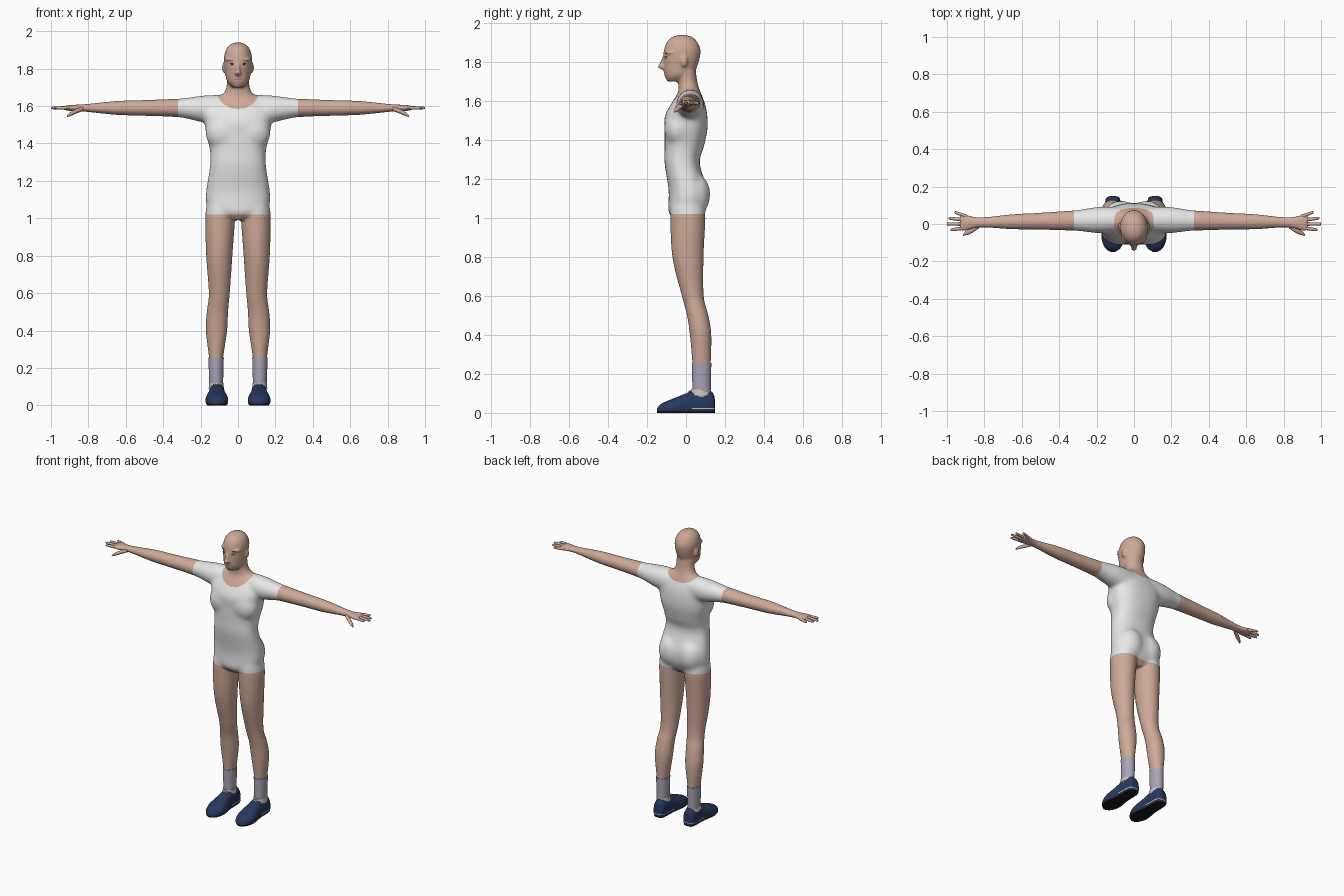
import bpy, bmesh, math
from mathutils import Matrix

cube = bpy.data.objects.get("Cube")
if cube:
    bpy.data.objects.remove(cube, do_unlink=True)


def material(name, red, green, blue):
    mat = bpy.data.materials.new(name)
    mat.use_nodes = True
    mat.diffuse_color = (red, green, blue, 1)
    shader = mat.node_tree.nodes["Principled BSDF"]
    shader.inputs["Base Color"].default_value = mat.diffuse_color
    shader.inputs["Roughness"].default_value = 0.7
    return mat


SKIN = material("skin", .62, .4, .31)
SHIRT = material("white cloth", .8, .8, .8)
SOCK = material("lavender grey sock", .4, .37, .48)
SHOE = material("navy shoe", .02, .04, .115)
SOLE = material("black sole", .01, .01, .01)
TRIM = material("cream trim", .6, .57, .48)
DARK = material("dark brown", .06, .03, .03)
LIP = material("lip", .46, .26, .2)

PLACE = {
    "x": lambda along, a, b: (along, a, b),
    "y": lambda along, a, b: (a, along, b),
    "z": lambda along, a, b: (a, b, along),
}


def blend(a, b, c, d, u):
    """Catmull-Rom value between b and c."""
    return b + u / 2 * (c - a + u * (2 * a - 5 * b + 4 * c - d + u * (3 * (b - c) + d - a)))


def spline(rows, steps):
    """Smoothly interpolate a list of cross-sections."""
    points = [rows[0], *rows, rows[-1]]
    smooth = []
    for first in range(len(rows) - 1):
        for step in range(steps):
            group = points[first:first + 4]
            smooth.append([blend(*values, step / steps) for values in zip(*group)])
    return smooth + [rows[-1]]


def tube(bm, axis, rows, side=1, power=1, floor=-1, sides=32, steps=5):
    """Loft rounded rings; each row is (along, centre a, centre b, radius a, radius b)."""
    rings = []
    for along, a, b, radius_a, radius_b in spline(rows, steps):
        ring = []
        for k in range(sides):
            c, s = math.cos(math.tau * k / sides), math.sin(math.tau * k / sides)
            point_a = a + radius_a * math.copysign(abs(c) ** power, c)
            point_b = max(floor, b + radius_b * math.copysign(abs(s) ** power, s))
            x, y, z = PLACE[axis](along, point_a, point_b)
            ring.append(bm.verts.new((side * x, y, z)))
        rings.append(ring)
    for lower, upper in zip(rings, rings[1:]):
        for k in range(sides):
            j = (k + 1) % sides
            bm.faces.new((lower[k], lower[j], upper[j], upper[k]))
    bm.faces.new(rings[0])
    bm.faces.new(rings[-1])


def ball(bm, centre, size):
    matrix = Matrix.Translation(centre) @ Matrix.Diagonal((*size, 1))
    bmesh.ops.create_uvsphere(bm, u_segments=24, v_segments=16, radius=1, matrix=matrix)


def cut(bm, centre, normal):
    geometry = bm.verts[:] + bm.edges[:] + bm.faces[:]
    bmesh.ops.bisect_plane(bm, geom=geometry, plane_co=centre, plane_no=normal)


def soften(verts, times):
    for _ in range(times):
        bmesh.ops.smooth_vert(verts_mesh, verts=verts, factor=.5,
                              use_axis_x=True, use_axis_y=True, use_axis_z=True)


def finish(bm, name, materials, sharp=60):
    bmesh.ops.recalc_face_normals(bm, faces=bm.faces[:])
    mesh = bpy.data.meshes.new(name)
    for mat in materials:
        mesh.materials.append(mat)
    bm.to_mesh(mesh)
    bm.free()
    mesh.shade_smooth()
    mesh.set_sharp_from_angle(angle=math.radians(sharp))
    obj = bpy.data.objects.new(name, mesh)
    bpy.context.scene.collection.objects.link(obj)
    return obj


# Body volumes: torso, neck, head, nose; rows are (height, depth centre, half width, half depth)
torso = [(.99, 0, .05, .06), (1.03, 0, .13, .09), (1.08, .01, .17, .1), (1.15, .01, .17, .1),
         (1.28, -.02, .15, .09), (1.36, -.01, .15, .1), (1.45, 0, .17, .11),
         (1.52, 0, .18, .11), (1.58, .01, .18, .09), (1.66, .02, .09, .05)]
neck = [(1.56, .02, .13, .07), (1.63, .02, .11, .06), (1.69, .01, .065, .05), (1.76, 0, .06, .05)]
head = [(1.7, -.05, .03, .045), (1.73, -.04, .057, .07), (1.77, -.03, .067, .085),
        (1.85, -.02, .075, .095), (1.9, -.02, .065, .08), (1.93, -.02, .04, .05), (1.94, -.02, .01, .01)]
nose = [(1.76, -.11, .01, .01), (1.775, -.12, .018, .025), (1.79, -.12, .012, .018), (1.83, -.11, .01, .01)]
bm = bmesh.new()
for rows, power in ((torso, .85), (neck, 1), (head, 1), (nose, 1)):
    tube(bm, "z", [(z, 0, y, width, depth) for z, y, width, depth in rows], power=power)

# Limbs, ears, chest, seat and brow ridge on both sides
arm = [(0, .06, .07), (.1, .07, .08), (.2, .07, .07), (.32, .055, .05), (.5, .045, .042),
       (.65, .04, .037), (.82, .027, .02), (.9, .043, .016), (.93, .04, .01)]
arm = [(x, .025 - x / 50, min(1.59, 1.575 + x / 20), depth, height) for x, depth, height in arm]
leg = [(1.1, .09, .01, .07, .08), (1.02, .095, .01, .08, .09), (.8, .1, .01, .07, .08),
       (.6, .1, .035, .056, .056), (.5, .11, .06, .057, .055), (.4, .115, .075, .057, .055),
       (.25, .117, .08, .037, .047), (.2, .117, .08, .035, .045)]
for s in (1, -1):
    tube(bm, "x", arm, s)
    tube(bm, "z", leg, s)
    ball(bm, (s * .075, -.01, 1.805), (.01, .018, .03))
    ball(bm, (s * .07, .045, 1.12), (.09, .08, .11))
    ball(bm, (s * .075, -.04, 1.46), (.1, .073, .1))
    ball(bm, (s * .04, -.07, 1.85), (.03, .036, .01))
body = finish(bm, "body", [SKIN])

# Fuse the volumes into one skin
fuse = body.modifiers.new("Fuse", "REMESH")
fuse.mode = "VOXEL"
fuse.voxel_size = .006
graph = bpy.context.evaluated_depsgraph_get()
graph.update()
fused = bpy.data.meshes.new_from_object(body.evaluated_get(graph))
body.modifiers.clear()
verts_mesh = bmesh.new()
verts_mesh.from_mesh(fused)
soften(verts_mesh.verts[:], 3)
soften([v for v in verts_mesh.verts if abs(v.co.x) < .34 and 1 < v.co.z < 1.68], 25)

# Shirt: hem, sleeve ends and scooped neckline
HEM, SLEEVE, COLLAR = 1.02, .32, 1.675
cut(verts_mesh, (0, 0, HEM), (0, 0, 1))
for s in (1, -1):
    cut(verts_mesh, (s * SLEEVE, 0, 0), (1, 0, 0))
for face in verts_mesh.faces:
    x, y, z = face.calc_center_median()
    scoop = .09 if y < 0 else .055
    bare = z > COLLAR or math.hypot(x / .11, (z - COLLAR) / scoop) < 1
    face.material_index = int(z > HEM and abs(x) < SLEEVE and not bare)
bpy.data.objects.remove(body, do_unlink=True)
finish(verts_mesh, "body_and_shirt", [SKIN, SHIRT], 180)

thumb = [(.83, -.01, 1.585, .014, .012), (.87, -.035, 1.57, .015, .012),
         (.9, -.05, 1.555, .011, .01), (.915, -.06, 1.545, .003, .003)]
shoe = [(.15, .01, .05), (.14, .035, .1), (.1, .043, .125), (.05, .044, .12), (0, .05, .1),
        (-.05, .06, .08), (-.09, .058, .064), (-.13, .04, .045), (-.15, .01, .02)]
shoe = [(y, .113, top * .36, width, top * .64) for y, width, top in shoe]
for s, label in ((1, "left"), (-1, "right")):
    # Fingers and thumb
    bm = bmesh.new()
    for i, tip in enumerate((.96, .99, 1, .98)):
        root, end = .038 - .019 * i, .06 - .03 * i
        tube(bm, "x", [(.89, root, 1.59, .01, .011), (tip - .01, end, 1.59, .008, .007),
                       (tip, end, 1.59, .002, .002)], s, sides=12)
    tube(bm, "x", thumb, s, sides=12)
    finish(bm, label + "_fingers", [SKIN])

    # Sock
    bm = bmesh.new()
    tube(bm, "z", [(.07, .117, .08, .036, .046), (.255, .117, .08, .041, .05)], s)
    finish(bm, label + "_sock", [SOCK])

    # Shoe with a dark sole and a thin pale welt round the heel
    bm = bmesh.new()
    tube(bm, "y", shoe, s, power=.9, floor=0)
    for z in (.01, .02, .025):
        cut(bm, (0, 0, z), (0, 0, 1))
    for face in bm.faces:
        x, y, z = face.calc_center_median()
        welt = .02 < z < .025 and y > .03
        face.material_index = 1 if z < .01 else 2 * welt
    finish(bm, label + "_shoe", [SHOE, SOLE, TRIM], 45)

    # Pale collar and tongue at the shoe opening
    bm = bmesh.new()
    tube(bm, "z", [(.09, .116, .076, .041, .054), (.12, .116, .076, .038, .05)], s)
    ball(bm, (s * .114, .02, .11), (.02, .007, .005))
    finish(bm, label + "_shoe_collar", [TRIM])

    # Eye, with iris, lid line and brow
    bm = bmesh.new()
    ball(bm, (s * .03, -.1, 1.823), (.013, .009, .004))
    finish(bm, label + "_eye", [SHIRT])
    bm = bmesh.new()
    ball(bm, (s * .03, -.104, 1.823), (.006, .006, .004))
    ball(bm, (s * .03, -.1, 1.828), (.016, .011, .002))
    ball(bm, (s * .033, -.1, 1.845), (.018, .01, .002))
    finish(bm, label + "_iris_and_brow", [DARK])

# Mouth
bm = bmesh.new()
ball(bm, (0, -.105, 1.746), (.023, .008, .007))
finish(bm, "lips", [LIP])
